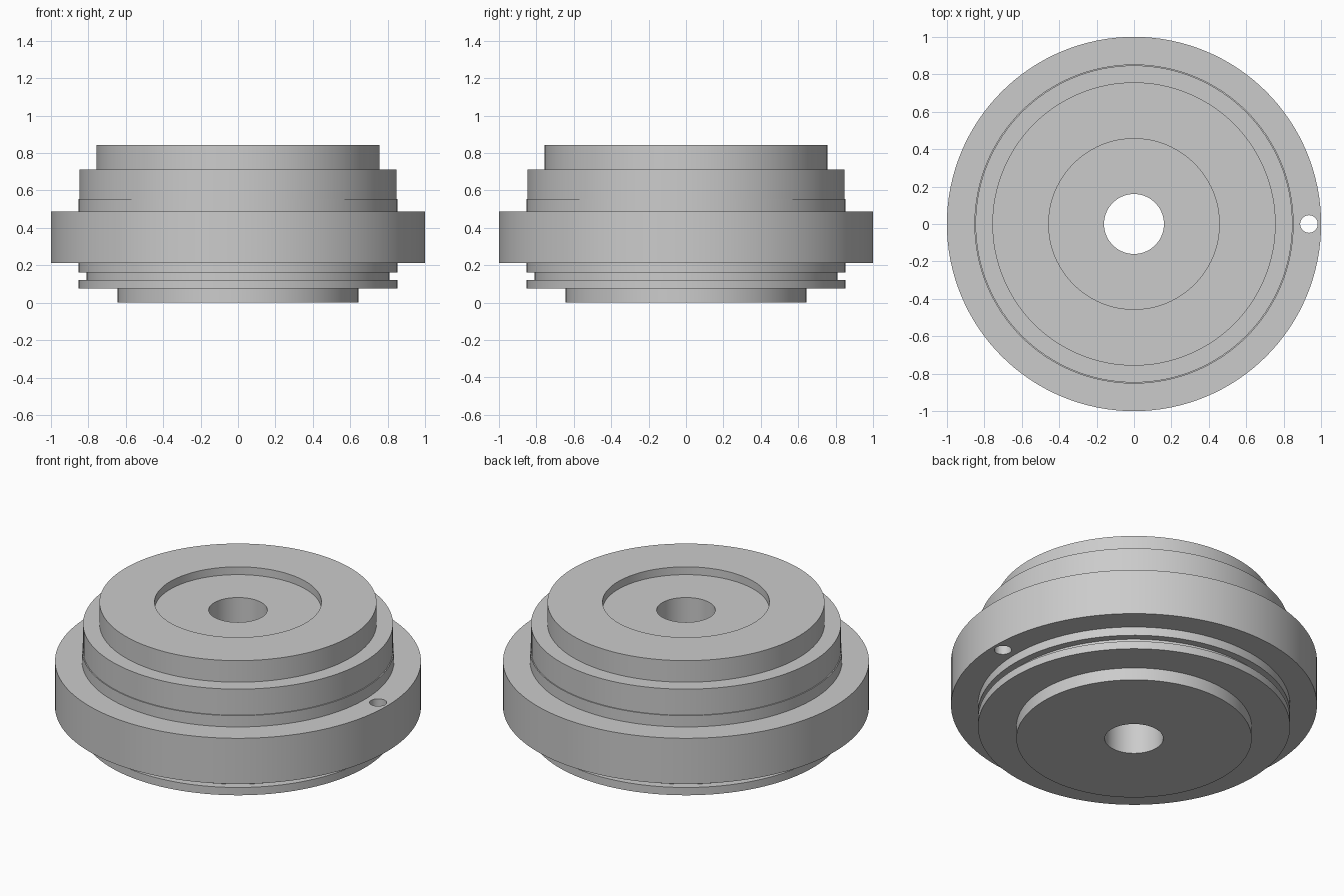
import bpy, bmesh, math

if "Cube" in bpy.data.objects:
    bpy.data.objects.remove(bpy.data.objects["Cube"])

SEGMENTS = 128

# Stepped ring cross-section (radius, height), from the bore bottom round to the bore top
profile = [
    (0.16, 0.0), (0.643, 0.0), (0.643, 0.075),      # base foot
    (0.853, 0.075), (0.853, 0.122),                 # lower lip
    (0.81, 0.122), (0.81, 0.16),                    # groove
    (0.853, 0.16), (0.853, 0.212),                  # upper lip
    (1.0, 0.212), (1.0, 0.487),                     # wide flange
    (0.853, 0.487), (0.853, 0.555),                 # collar
    (0.847, 0.555), (0.847, 0.712),
    (0.757, 0.712), (0.757, 0.842),                 # top tier
    (0.456, 0.842), (0.456, 0.795), (0.16, 0.795),  # recess and bore
]


def revolve(name, points):
    """Spin a closed cross-section about the z axis."""
    bm = bmesh.new()
    rings = []
    for i in range(SEGMENTS):
        a = 2 * math.pi * i / SEGMENTS
        rings.append([bm.verts.new((r * math.cos(a), r * math.sin(a), z)) for r, z in points])
    n = len(points)
    for i in range(SEGMENTS):
        a, b = rings[i], rings[(i + 1) % SEGMENTS]
        for j in range(n):
            k = (j + 1) % n
            bm.faces.new((a[j], b[j], b[k], a[k]))
    bmesh.ops.recalc_face_normals(bm, faces=bm.faces)
    mesh = bpy.data.meshes.new(name)
    bm.to_mesh(mesh)
    bm.free()
    obj = bpy.data.objects.new(name, mesh)
    bpy.context.collection.objects.link(obj)
    return obj


hub = revolve("stepped_hub", profile)

# Small locating hole through the flange
bpy.ops.mesh.primitive_cylinder_add(vertices=32, radius=0.047, depth=0.6, location=(0.935, 0, 0.35))
cutter = bpy.context.object
cutter.name = "pin_hole_cutter"
cutter.hide_render = True

bpy.ops.object.select_all(action='DESELECT')
hub.select_set(True)
bpy.context.view_layer.objects.active = hub
cut = hub.modifiers.new("pin_hole", 'BOOLEAN')
cut.operation = 'DIFFERENCE'
cut.solver = 'EXACT'
cut.object = cutter
bpy.ops.object.modifier_apply(modifier=cut.name)
bpy.data.objects.remove(cutter, do_unlink=True)

# Smooth curved walls, crisp steps
bpy.ops.object.shade_smooth_by_angle(angle=math.radians(30))
